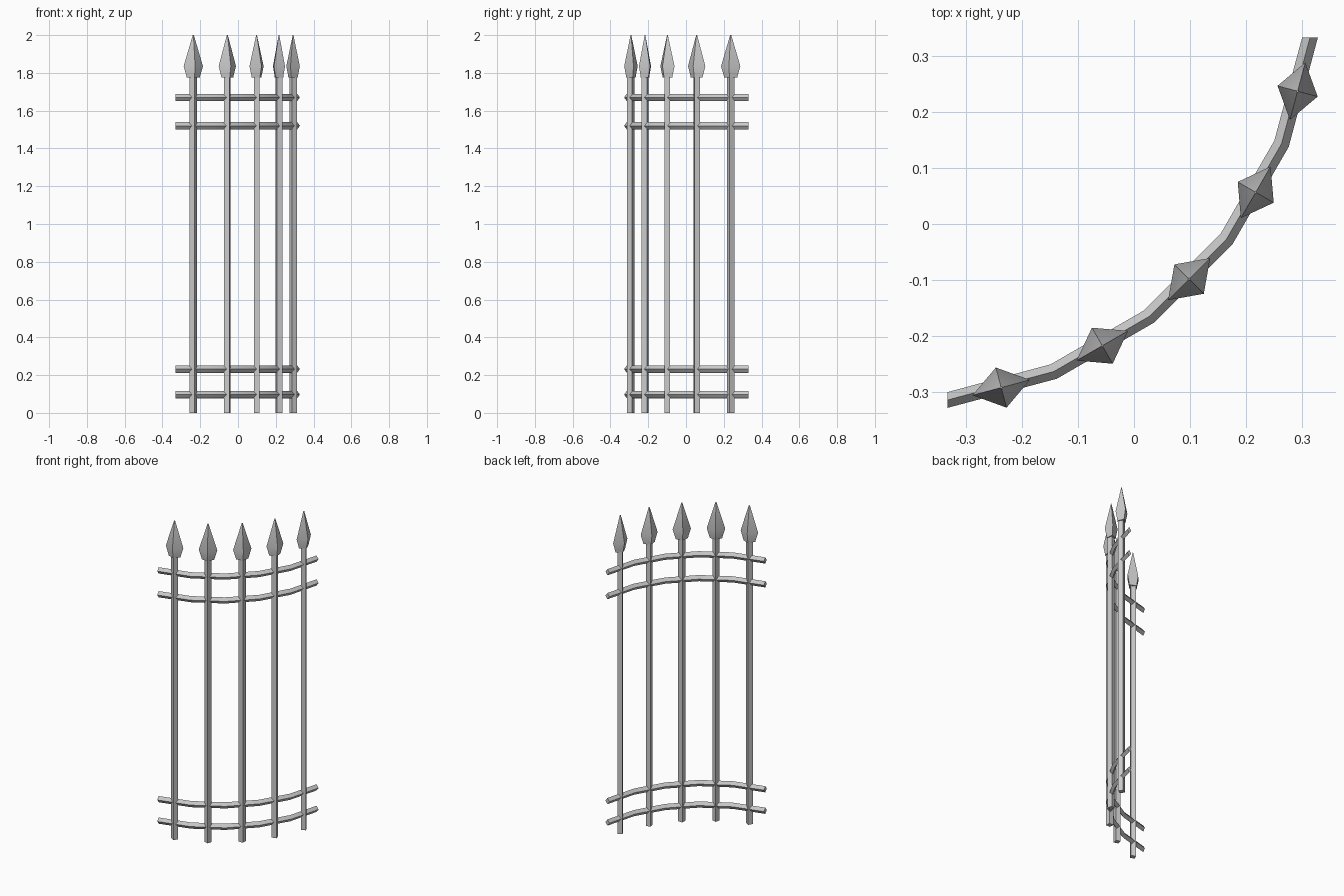
import bpy, bmesh, math
from mathutils import Vector

if "Cube" in bpy.data.objects:
    bpy.data.objects.remove(bpy.data.objects["Cube"])

CX, CY, R = -0.43, 0.43, 0.75      # plan centre and radius of the curved fence


def build(name, rings, angle):
    """Skin a list of four-point rings, cap both ends, smooth below angle."""
    bm = bmesh.new()
    loops = [[bm.verts.new(p) for p in ring] for ring in rings]
    for a, b in zip(loops, loops[1:]):
        for i in range(4):
            j = (i + 1) % 4
            bm.faces.new((a[i], a[j], b[j], b[i]))
    bm.faces.new(loops[0][::-1])
    bm.faces.new(loops[-1])
    bmesh.ops.remove_doubles(bm, verts=bm.verts, dist=1e-5)
    bmesh.ops.recalc_face_normals(bm, faces=bm.faces)
    mesh = bpy.data.meshes.new(name)
    bm.to_mesh(mesh)
    bm.free()
    ob = bpy.data.objects.new(name, mesh)
    bpy.context.collection.objects.link(ob)
    bpy.context.view_layer.objects.active = ob
    bpy.ops.object.select_all(action='DESELECT')
    ob.select_set(True)
    bpy.ops.object.shade_smooth_by_angle(angle=math.radians(angle))


def on_arc(deg, r=R):
    a = math.radians(deg)
    return Vector((CX + r * math.sin(a), CY - r * math.cos(a), 0))


def diamond(deg, z, along, across):
    """Horizontal diamond aligned with the arc at the given angle."""
    a = math.radians(deg)
    t = Vector((math.cos(a), math.sin(a), 0)) * along
    n = Vector((math.sin(a), -math.cos(a), 0)) * across
    c = on_arc(deg, 0.747) + Vector((0, 0, z))
    return [c + t, c - n, c - t, c + n]


# Posts and spearheads
for k in range(5):
    deg = 15 * (k + 1)
    build(f"post_{k + 1}", [diamond(deg, z, 0.0205, 0.0205) for z in (0, 1.79)], 30)
    profile = [(1.775, 0.036, 0.026), (1.785, 0.038, 0.027),
               (1.835, 0.053, 0.037), (2.0, 0.003, 0.002)]
    build(f"spearhead_{k + 1}", [diamond(deg, *p) for p in profile], 50)

# Curved rails with a diamond section; ends are cut square to the x and y axes
for k, z in enumerate((0.097, 0.232, 1.52, 1.67)):
    rings = []
    for s in range(6):
        deg = 7.5 + 15 * s
        face = math.radians({0: 0, 5: 90}.get(s, deg))
        n = Vector((math.sin(face), -math.cos(face), 0)) * 0.014
        up = Vector((0, 0, 0.0195))
        c = on_arc(deg) + Vector((0, 0, z))
        rings.append([c + n, c + up, c - n, c - up])
    build(f"rail_{k + 1}", rings, 30)
